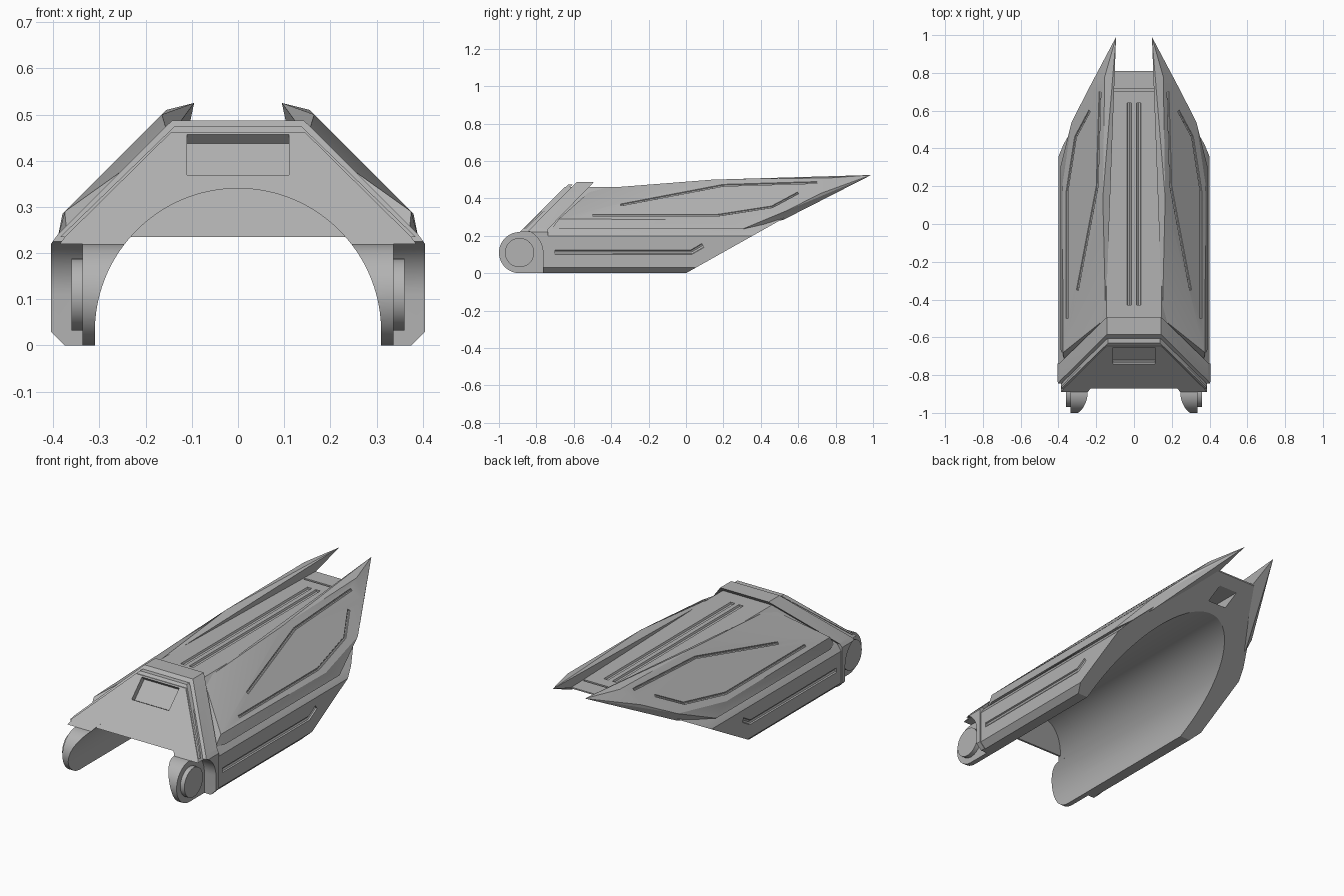
import bpy, bmesh, math
from mathutils import Matrix, Vector

if "Cube" in bpy.data.objects:
    bpy.data.objects.remove(bpy.data.objects["Cube"])

grey = bpy.data.materials.new("armour grey")
grey.use_nodes = True
colour = (0.45, 0.45, 0.45, 1)
grey.diffuse_color = colour
grey.node_tree.nodes["Principled BSDF"].inputs["Base Color"].default_value = colour


def finish(name, bm):
    bmesh.ops.recalc_face_normals(bm, faces=bm.faces[:])
    mesh = bpy.data.meshes.new(name)
    bm.to_mesh(mesh)
    bm.free()
    mesh.materials.append(grey)
    ob = bpy.data.objects.new(name, mesh)
    bpy.context.collection.objects.link(ob)
    return ob


def prism(name, outline, axis, lo, hi):
    """Extrude a 2D outline along x (outline is y, z) or along y (outline is x, z)."""
    bm = bmesh.new()
    if axis == "x":
        verts = [bm.verts.new((lo, a, b)) for a, b in outline]
        step = Vector((hi - lo, 0, 0))
    else:
        verts = [bm.verts.new((a, lo, b)) for a, b in outline]
        step = Vector((0, hi - lo, 0))
    face = bm.faces.new(verts)
    ext = bmesh.ops.extrude_face_region(bm, geom=[face])
    bmesh.ops.translate(bm, vec=step, verts=[v for v in ext["geom"] if isinstance(v, bmesh.types.BMVert)])
    return finish(name, bm)


def box(name, centre, size, tilt=0):
    bm = bmesh.new()
    m = Matrix.Translation(centre) @ Matrix.Rotation(tilt, 4, "X") @ Matrix.Diagonal((*size, 1))
    bmesh.ops.create_cube(bm, size=1, matrix=m)
    return finish(name, bm)


def arc(cx, cz, r, start, end, n):
    angles = [math.radians(start + (end - start) * i / n) for i in range(n + 1)]
    return [(cx + r * math.cos(a), cz + r * math.sin(a)) for a in angles]


def mirrored(half):
    return half + [(-x, z) for x, z in reversed(half)]


def combine(ob, cutter, operation="DIFFERENCE"):
    mod = ob.modifiers.new("cut", "BOOLEAN")
    mod.operation = operation
    mod.solver = "EXACT"
    mod.object = cutter
    activate(ob)
    bpy.ops.object.modifier_apply(modifier=mod.name)
    bpy.data.objects.remove(cutter)


def activate(ob):
    bpy.ops.object.select_all(action="DESELECT")
    ob.select_set(True)
    bpy.context.view_layer.objects.active = ob


def groove(ob, path, radius):
    """Carve a round-bottomed channel along a path."""
    curve = bpy.data.curves.new("groove", "CURVE")
    curve.dimensions = "3D"
    curve.bevel_depth = radius
    curve.bevel_resolution = 2
    curve.use_fill_caps = True
    spline = curve.splines.new("POLY")
    spline.points.add(len(path) - 1)
    for point, co in zip(spline.points, path):
        point.co = (*co, 1)
    tube = bpy.data.objects.new("groove_cutter", curve)
    bpy.context.collection.objects.link(tube)
    activate(tube)
    bpy.ops.object.convert(target="MESH")
    combine(ob, bpy.context.object)


def arch_cutter():
    return prism("arch_cutter", [(0.31, -0.1)] + arc(0, 0.03, 0.31, 0, 180, 72) + [(-0.31, -0.1)], "y", -1.2, 1.2)


# Main shell: cross-section trimmed by the side outline
shell = prism("shell", mirrored([(0.37, 0), (0.4, 0.03), (0.4, 0.2), (0.375, 0.235), (0.145, 0.462)]), "y", -1, 1)
hinge_bay = arc(-0.89, 0.11, 0.125, 0, 62, 10)
side = [(0, 0), (-0.765, 0)] + hinge_bay + [(-0.89, 0.22), (-0.64, 0.47), (0.81, 0.47), (0.81, 0.455)]
combine(shell, prism("side_trim", side, "x", -0.6, 0.6), "INTERSECT")
combine(shell, arch_cutter())

# Front window with its recessed frame and through tunnel
combine(shell, box("frame_cutter", (0, -0.697, 0.413), (0.22, 0.123, 0.07), math.radians(45)))
combine(shell, box("window_cutter", (0, -0.67, 0.395), (0.19, 0.14, 0.05)))
combine(shell, box("tunnel_cutter", (0, 0, 0.395), (0.11, 2, 0.05)))

# Channels on the roof, the rear lip and the sides
combine(shell, box("lip_cutter", (0, 0.71, 0.463), (0.21, 0.012, 0.02)))
for s in (-1, 1):
    groove(shell, [(s * 0.025, -0.43, 0.462), (s * 0.025, 0.64, 0.462)], 0.013)
    groove(shell, [(s * 0.402, -0.7, 0.113), (s * 0.402, 0.03, 0.113), (s * 0.402, 0.09, 0.148)], 0.013)

# Raised slanted rim around the front
rim = prism("front_rim", mirrored([(0.375, 0), (0.405, 0.03), (0.405, 0.22), (0.39, 0.241), (0.143, 0.487)]), "y", -1, 1)
band = [(-0.738, -0.01), (-0.765, -0.01)] + hinge_bay + [(-0.845, 0.225), (-0.572, 0.5), (-0.48, 0.5), (-0.738, 0.235)]
combine(rim, prism("rim_trim", band, "x", -0.6, 0.6), "INTERSECT")
combine(rim, arch_cutter())
step = prism("rim_step", mirrored([(0.385, 0.235), (0.138, 0.474)]), "y", -1, 1)
step_band = [(-0.875, 0.23), (-0.865, 0.23), (-0.60, 0.48), (-0.625, 0.48)]
combine(step, prism("step_trim", step_band, "x", -0.6, 0.6), "INTERSECT")
combine(step, box("step_window", (0, -0.64, 0.41), (0.22, 0.2, 0.096)))

parts = [shell, rim, step]

# Faceted wing plates, with the channels that frame each one
wing_points = [
    (0.375, -0.68, 0.29), (0.165, 0.14, 0.5), (0.155, 0.78, 0.51), (0.238, 0.72, 0.427),
    (0.33, 0.54, 0.335), (0.38, 0.2, 0.285), (0.095, 0.99, 0.525),
    (0.11, 0.8, 0.455), (0.14, -0.05, 0.455), (0.15, -0.5, 0.45), (0.37, -0.72, 0.235),
    (0.39, -0.66, 0.235), (0.39, 0.3, 0.235), (0.31, 0.52, 0.285)]
upper_channel = [(0.18, 0.7), (0.195, 0.2), (0.3, -0.35)]
lower_channel = [(0.235, 0.6), (0.31, 0.46), (0.355, 0.17), (0.355, -0.5)]
for s, word in ((1, "left"), (-1, "right")):
    bm = bmesh.new()
    for x, y, z in wing_points:
        bm.verts.new((s * x, y, z))
    hull = bmesh.ops.convex_hull(bm, input=bm.verts[:])
    loose = [v for v in bm.verts if not v.link_faces]
    bmesh.ops.delete(bm, geom=loose, context="VERTS")
    wing = finish(word + "_wing", bm)
    for channel in (upper_channel, lower_channel):
        groove(wing, [(s * x, y, 0.665 - x) for x, y in channel], 0.007)

    # Hinge lug and its round boss
    lug = prism(word + "_hinge_lug", arc(-0.89, 0.11, 0.11, 90, 270, 32) + [(-0.75, 0), (-0.75, 0.22)],
                "x", s * 0.2, s * 0.337)
    combine(lug, arch_cutter())
    boss = prism(word + "_hinge_boss", arc(-0.89, 0.11, 0.078, 0, 352.5, 47), "x", s * 0.33, s * 0.361)
    parts += [wing, lug, boss]

for ob in parts:
    activate(ob)
    bpy.ops.object.shade_smooth_by_angle(angle=math.radians(20))
